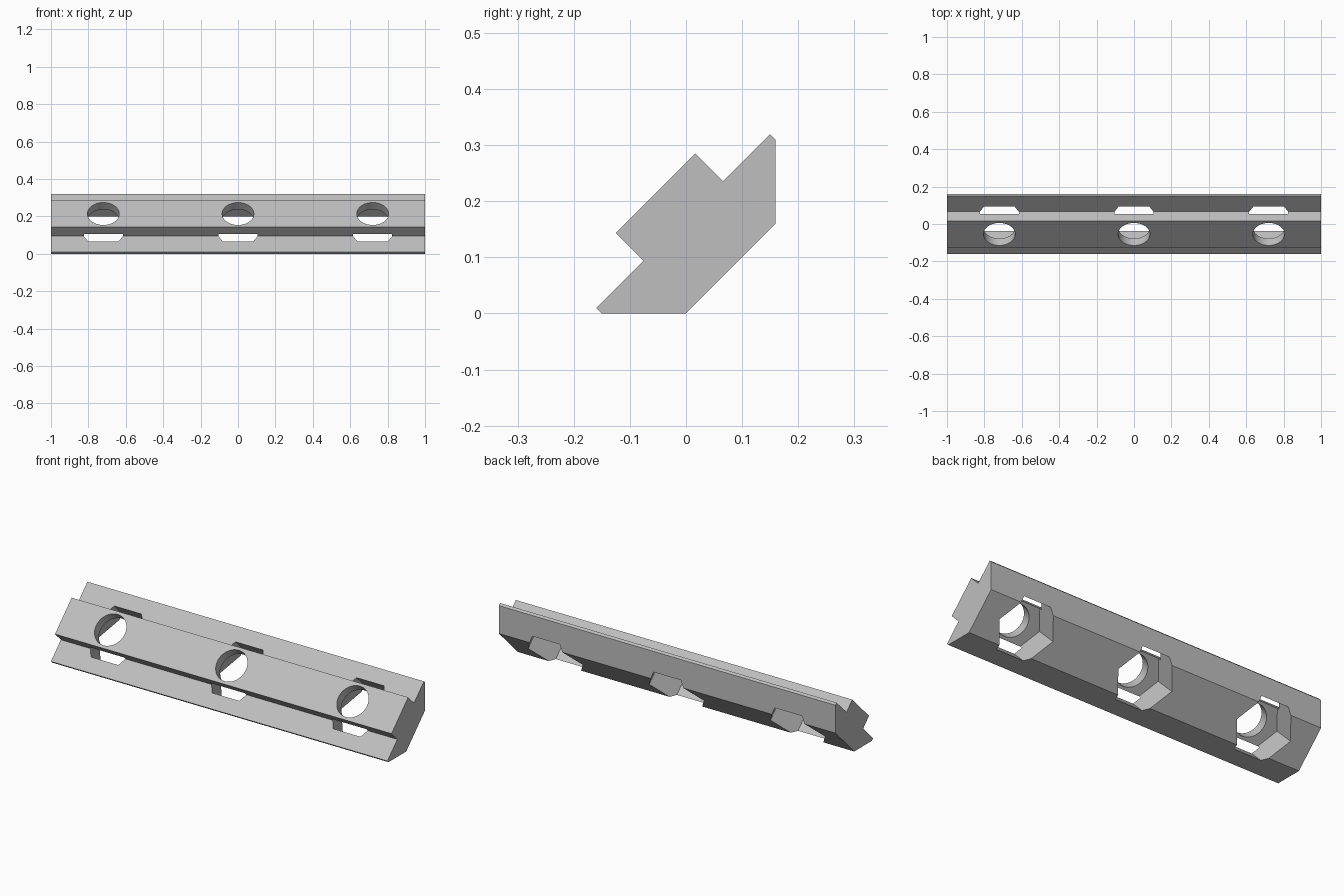
import bpy, bmesh, math
from mathutils import Matrix

cube = bpy.data.objects.get("Cube")
if cube:
    bpy.data.objects.remove(cube, do_unlink=True)

LENGTH = 2.0
MID = 0.113          # centre line of the section, before tilting
POCKET_TOP = 0.138   # depth of the nut pockets

grey = bpy.data.materials.new("plain grey")
grey.use_nodes = True
colour = (0.52, 0.52, 0.52, 1)
grey.diffuse_color = colour
grey.node_tree.nodes["Principled BSDF"].inputs["Base Color"].default_value = colour


def add_object(name, bm):
    bmesh.ops.recalc_face_normals(bm, faces=bm.faces)
    mesh = bpy.data.meshes.new(name)
    bm.to_mesh(mesh)
    bm.free()
    mesh.materials.append(grey)
    obj = bpy.data.objects.new(name, mesh)
    bpy.context.collection.objects.link(obj)
    return obj


def prism(name, sides, radius, x, low, high):
    """Upright cutter with one corner pointing along x."""
    bm = bmesh.new()
    bmesh.ops.create_cone(bm, cap_ends=True, segments=sides, radius1=radius,
                          radius2=radius, depth=high - low)
    bmesh.ops.rotate(bm, verts=bm.verts, matrix=Matrix.Rotation(math.pi / 2, 3, "Z"))
    bmesh.ops.translate(bm, verts=bm.verts, vec=(x, MID, (low + high) / 2))
    obj = add_object(name, bm)
    obj.hide_render = True
    return obj


# Rail: mirrored stepped section, extruded along x
half = [(0.113, 0), (0.219, 0.106), (0.219, 0.12), (0.1, 0.12), (0.1, 0.19)]
section = half + [(-w, h) for w, h in reversed(half)]
bm = bmesh.new()
face = bm.faces.new([bm.verts.new((-LENGTH / 2, MID + w, h)) for w, h in section])
extruded = bmesh.ops.extrude_face_region(bm, geom=[face])["geom"]
bmesh.ops.translate(bm, vec=(LENGTH, 0, 0),
                    verts=[v for v in extruded if isinstance(v, bmesh.types.BMVert)])
rail = add_object("slot_rail", bm)

# Hexagonal nut pockets and round bolt holes
cutters = []
for x in (-0.72, 0, 0.72):
    cutters.append(prism("nut_pocket_cutter", 6, 0.162, x, -0.1, POCKET_TOP))
    cutters.append(prism("bolt_hole_cutter", 64, 0.085, x, 0.05, 0.3))

bpy.ops.object.select_all(action="DESELECT")
bpy.context.view_layer.objects.active = rail
rail.select_set(True)
for cutter in cutters:
    cut = rail.modifiers.new("cut", "BOOLEAN")
    cut.operation = "DIFFERENCE"
    cut.solver = "EXACT"
    cut.object = cutter
    bpy.ops.object.modifier_apply(modifier=cut.name)
    bpy.data.objects.remove(cutter, do_unlink=True)

# Tilt the rail to its resting position
rail.data.transform(Matrix.Rotation(math.pi / 4, 4, "X"))
bpy.ops.object.shade_smooth_by_angle(angle=math.radians(25))
